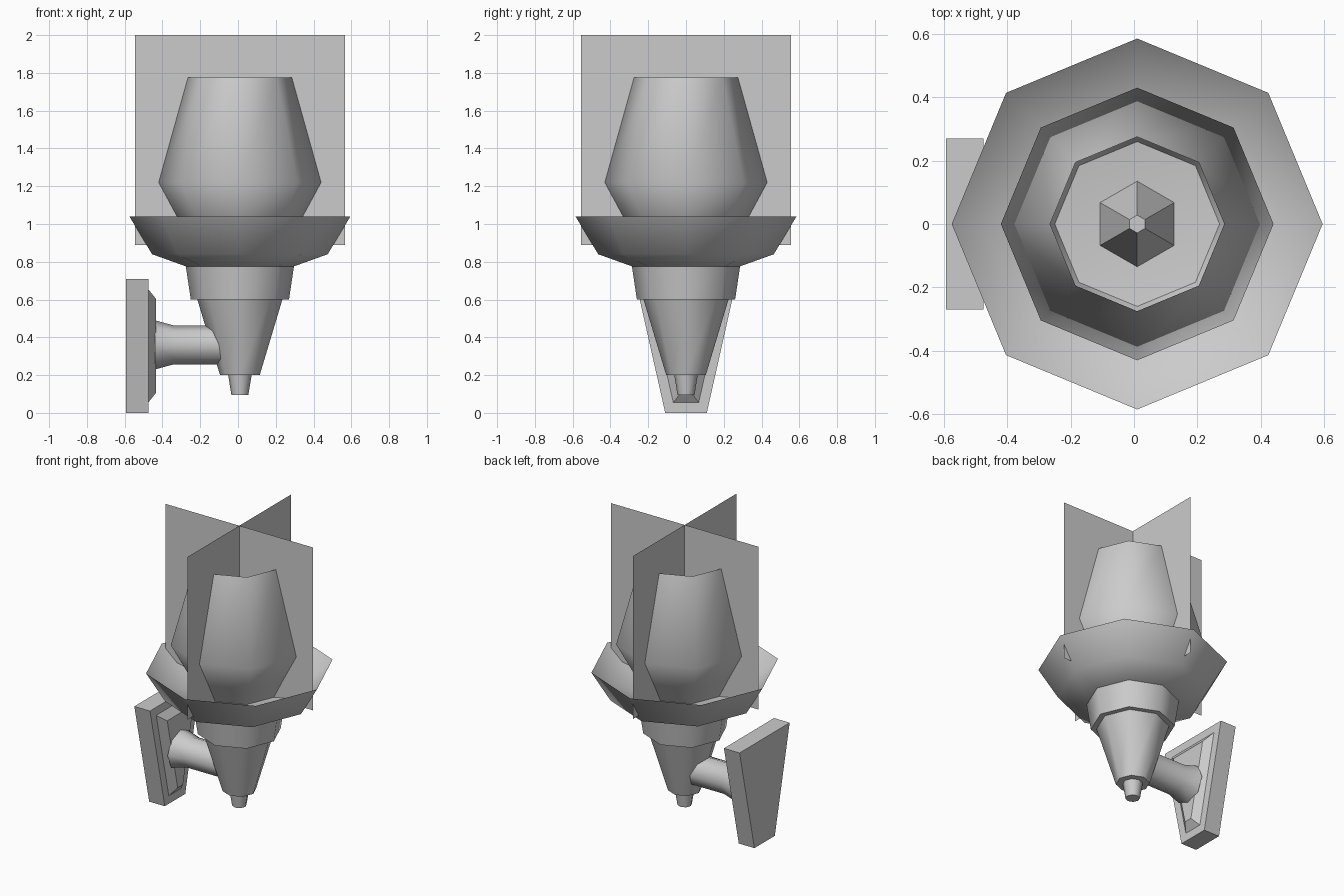
import bpy, bmesh, math

if "Cube" in bpy.data.objects:
    bpy.data.objects.remove(bpy.data.objects["Cube"])

CX = 0.01  # torch axis, slightly off the plate-to-torch centre


def make(name, verts, faces, smooth=50):
    me = bpy.data.meshes.new(name)
    me.from_pydata(verts, [], faces)
    bm = bmesh.new()
    bm.from_mesh(me)
    bmesh.ops.recalc_face_normals(bm, faces=bm.faces)
    bm.to_mesh(me)
    bm.free()
    ob = bpy.data.objects.new(name, me)
    bpy.context.collection.objects.link(ob)
    if smooth:
        bpy.ops.object.select_all(action='DESELECT')
        ob.select_set(True)
        bpy.context.view_layer.objects.active = ob
        bpy.ops.object.shade_smooth_by_angle(angle=math.radians(smooth))
    return ob


def loft(name, rings, cap_start=False, cap_end=False, smooth=50):
    n = len(rings[0])
    verts = [v for r in rings for v in r]
    faces = [(a * n + i, a * n + (i + 1) % n, (a + 1) * n + (i + 1) % n, (a + 1) * n + i)
             for a in range(len(rings) - 1) for i in range(n)]
    if cap_start:
        faces.append(tuple(range(n)))
    if cap_end:
        faces.append(tuple(range(len(verts) - n, len(verts))))
    return make(name, verts, faces, smooth)


def lathe(name, profile, n=8, phase=0.0, caps=(False, False), smooth=50):
    rings = [[(CX + r * math.cos(phase + math.tau * i / n),
               r * math.sin(phase + math.tau * i / n), z) for i in range(n)]
             for r, z in profile]
    return loft(name, rings, *caps, smooth=smooth)


# Torch body, from bottom tip up to the open shade
lathe("finial", [(0.045, 0.095), (0.062, 0.2)], caps=(True, True))
lathe("stem", [(0.105, 0.2), (0.225, 0.6)], caps=(True, True))
lathe("collar", [(0.26, 0.6), (0.29, 0.8)], caps=(True, False))
lathe("dish", [(0.15, 0.75), (0.27, 0.77), (0.465, 0.84), (0.585, 1.04),
               (0.47, 0.94), (0.26, 0.9)], caps=(True, True), smooth=60)
lathe("shade", [(0.26, 0.9), (0.33, 1.035), (0.43, 1.22), (0.275, 1.775)])
lathe("candle_spike", [(0.135, 0.9), (0.028, 1.2)], n=6, phase=math.pi / 6,
      caps=(False, True), smooth=30)

# Crossed flame cards
h, lo, hi = 0.556, 0.89, 2.0
make("flame_card_x", [(CX - h, 0, lo), (CX + h, 0, lo), (CX + h, 0, hi), (CX - h, 0, hi)],
     [(0, 1, 2, 3)], 0)
make("flame_card_y", [(CX, -h, lo), (CX, h, lo), (CX, h, hi), (CX, -h, hi)],
     [(0, 1, 2, 3)], 0)


# Tapered wall plate with a raised, bevelled front panel
def trapezoid(x, inset):
    z0, z1 = inset, 0.71 - inset
    y0, y1 = [0.11 + 0.225 * z - inset for z in (z0, z1)]
    return [(x, -y0, z0), (x, y0, z0), (x, y1, z1), (x, -y1, z1)]


loft("wall_plate", [trapezoid(-0.593, 0), trapezoid(-0.475, 0)], True, True, 30)
loft("wall_plate_panel", [trapezoid(-0.475, 0.055), trapezoid(-0.435, 0.105)],
     True, True, 30)

# Arm joining plate and stem, flared at the plate
arm = [[(x, r * math.cos(math.tau * i / 8), 0.36 + r * math.sin(math.tau * i / 8))
        for i in range(8)]
       for x, r in [(-0.44, 0.13), (-0.34, 0.103), (-0.08, 0.103)]]
loft("arm", arm, True, True)
